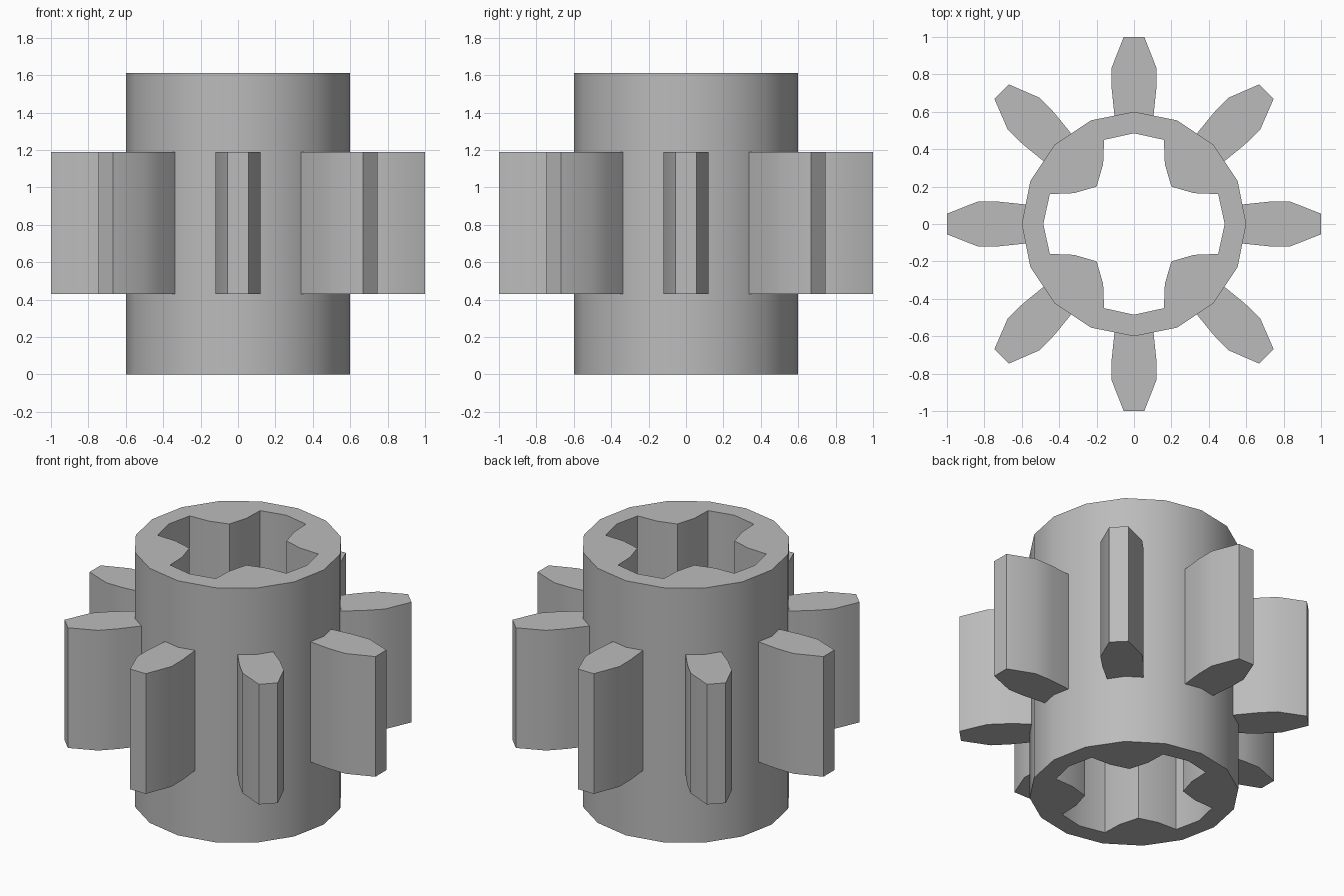
import bpy, bmesh
from math import cos, sin, pi, radians
from mathutils import Matrix, Vector

cube = bpy.data.objects.get("Cube")
if cube:
    bpy.data.objects.remove(cube)

grey = bpy.data.materials.new("mid_grey")
grey.use_nodes = True
colour = (0.5, 0.5, 0.5, 1)
grey.diffuse_color = colour
grey.node_tree.nodes["Principled BSDF"].inputs["Base Color"].default_value = colour


def prism(name, loops, bottom, top):
    """Extrude an outline, with optional hole loops, between two heights."""
    bm = bmesh.new()
    edges = []
    for loop in loops:
        verts = [bm.verts.new((p[0], p[1], bottom)) for p in loop]
        edges += [bm.edges.new((v, verts[i - 1])) for i, v in enumerate(verts)]
    bmesh.ops.triangle_fill(bm, use_beauty=True, edges=edges)
    result = bmesh.ops.extrude_face_region(bm, geom=bm.faces[:], use_keep_orig=True)
    moved = [g for g in result["geom"] if isinstance(g, bmesh.types.BMVert)]
    bmesh.ops.translate(bm, verts=moved, vec=(0, 0, top - bottom))
    bmesh.ops.recalc_face_normals(bm, faces=bm.faces[:])
    mesh = bpy.data.meshes.new(name)
    bm.to_mesh(mesh)
    bm.free()
    mesh.materials.append(grey)
    obj = bpy.data.objects.new(name, mesh)
    bpy.context.collection.objects.link(obj)
    bpy.ops.object.select_all(action='DESELECT')
    obj.select_set(True)
    bpy.context.view_layer.objects.active = obj
    bpy.ops.object.shade_smooth_by_angle(angle=radians(30))
    return obj


def turned(points, angle):
    turn = Matrix.Rotation(angle, 2)
    return [turn @ Vector(p) for p in points]


# Hub with a cross-shaped axle hole
rim = [(0.6 * cos(i * pi / 8), 0.6 * sin(i * pi / 8)) for i in range(16)]
hole_quarter = [(0.485, 0), (0.45, 0.16), (0.32, 0.165),
                (0.2, 0.2), (0.165, 0.32), (0.16, 0.45)]
hole = [p for q in range(4) for p in turned(hole_quarter, q * pi / 2)]
prism("hub", [rim, hole], 0, 1.61)

# Eight tapered teeth rooted in the hub wall
half_tooth = [(0.55, 0.1), (0.585, 0.105), (0.72, 0.119), (0.835, 0.12), (1.0, 0.055)]
tooth = half_tooth + [(r, -w) for r, w in reversed(half_tooth)]
for i in range(8):
    prism(f"tooth_{i + 1}", [turned(tooth, i * pi / 4)], 0.43, 1.19)
